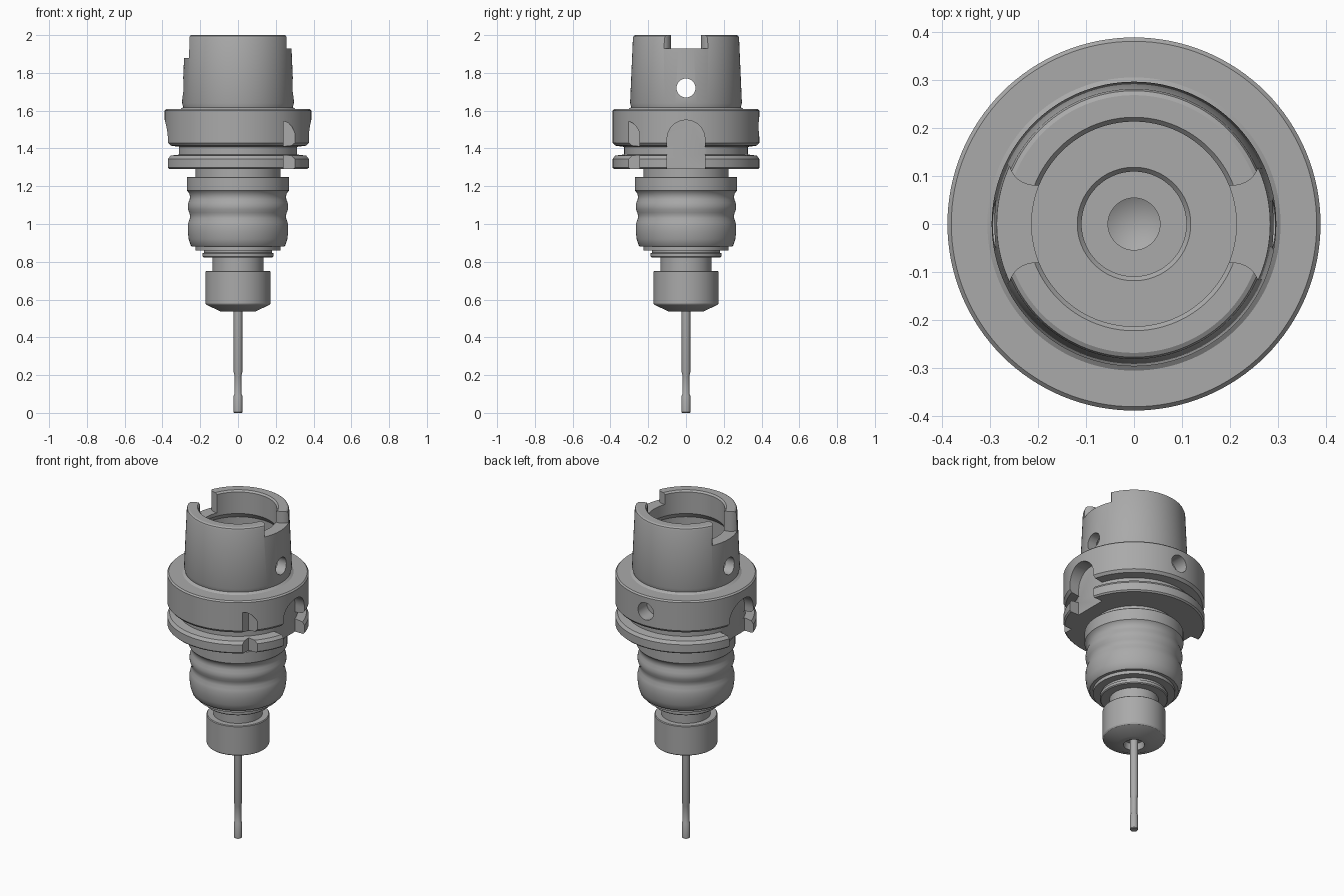
import bpy, bmesh, math
from math import sin, cos, pi, radians

cube = bpy.data.objects.get("Cube")
if cube:
    bpy.data.objects.remove(cube, do_unlink=True)

steel = bpy.data.materials.new("grey_steel")
steel.use_nodes = True
GREY = (0.40, 0.40, 0.40, 1)
steel.diffuse_color = GREY
steel.node_tree.nodes["Principled BSDF"].inputs["Base Color"].default_value = GREY


def finish(name, bm):
    bmesh.ops.recalc_face_normals(bm, faces=bm.faces)
    mesh = bpy.data.meshes.new(name)
    bm.to_mesh(mesh)
    bm.free()
    mesh.materials.append(steel)
    obj = bpy.data.objects.new(name, mesh)
    bpy.context.collection.objects.link(obj)
    return obj


def lathe(name, profile, steps=96):
    """Revolve (radius, z) points about z; both ends lie on the axis."""
    bm = bmesh.new()
    verts = [bm.verts.new((r, 0, z)) for r, z in profile]
    edges = [bm.edges.new(pair) for pair in zip(verts, verts[1:])]
    bmesh.ops.spin(bm, geom=verts + edges, cent=(0, 0, 0), axis=(0, 0, 1),
                   angle=2 * pi, steps=steps, use_merge=False)
    bmesh.ops.remove_doubles(bm, verts=bm.verts, dist=1e-5)
    return finish(name, bm)


def prism(name, outline, start, offset):
    """Extrude an outline, placed in space by the start function."""
    bm = bmesh.new()
    face = bm.faces.new([bm.verts.new(start(a, b)) for a, b in outline])
    moved = bmesh.ops.extrude_face_region(bm, geom=[face])["geom"]
    bmesh.ops.translate(bm, vec=offset,
                        verts=[v for v in moved if isinstance(v, bmesh.types.BMVert)])
    return finish(name, bm)


def arc(cx, cy, rx, ry, a0, a1, n=16):
    angles = [radians(a0 + (a1 - a0) * i / n) for i in range(n + 1)]
    return [(cx + rx * cos(a), cy + ry * sin(a)) for a in angles]


def circle(cx, cy, r):
    return arc(cx, cy, r, r, 0, 350, 35)


def smooth(obj):
    bpy.ops.object.select_all(action="DESELECT")
    obj.select_set(True)
    bpy.context.view_layer.objects.active = obj
    bpy.ops.object.shade_smooth_by_angle(angle=radians(28))


def carve(obj, cutters):
    bpy.context.view_layer.objects.active = obj
    for cutter in cutters:
        mod = obj.modifiers.new("cut", "BOOLEAN")
        mod.operation, mod.solver, mod.object = "DIFFERENCE", "EXACT", cutter
        bpy.ops.object.modifier_apply(modifier=mod.name)
        bpy.data.objects.remove(cutter, do_unlink=True)


# Hollow taper shank with grooved flange
shank = lathe("shank_and_flange", [
    (0, 1.29), (0.38, 1.29), (0.388, 1.298), (0.388, 1.345), (0.375, 1.362),
    (0.327, 1.368), (0.327, 1.408), (0.375, 1.415), (0.388, 1.43),
    (0.388, 1.6), (0.38, 1.608), (0.305, 1.608), (0.29, 1.618), (0.296, 1.64),
    (0.281, 1.985), (0.277, 1.995), (0.268, 2.0),
    (0.222, 2.0), (0.213, 1.99), (0.213, 1.86), (0.235, 1.83), (0.235, 1.66),
    (0.225, 1.65), (0.118, 1.65), (0.109, 1.64), (0.109, 1.45), (0.054, 1.45),
    (0.054, 1.4), (0, 1.37)], 128)

cutters = []
for side, top_floor, half in ((1, 1.93, 0.1), (-1, 1.88, 0.115)):
    # Drive slot in the rim, flared at its outer end
    flare = arc(0.205, 0.13, 0.055, 0.05, -90, 0, 10)
    upper = [(0.15, 0.08)] + flare + [(0.4, 0.13)]
    outline = upper + [(x, -y) for x, y in reversed(upper)]
    cutters.append(prism("rim_slot_cutter", outline,
                         lambda x, y: (side * x, y, top_floor), (0, 0, 0.2)))
    # Arched key slot through the flange
    arch = [(-half, 1.2), (half, 1.2)] + arc(0, 1.55 - half, half, half, 0, 180, 24)
    cutters.append(prism("key_slot_cutter", arch,
                         lambda y, z: (side * 0.312, y, z), (side * 0.2, 0, 0)))

# Cross hole through the shank
cutters.append(prism("cross_hole_cutter", circle(0, 1.72, 0.05),
                     lambda y, z: (-0.5, y, z), (1, 0, 0)))
# Blind hole at the back of the flange
cutters.append(prism("back_hole_cutter", circle(0, 1.515, 0.052),
                     lambda x, z: (x, 0.3, z), (0, 0.2, 0)))
# Corner orientation notch
notch = [(0.242, 1.2), (0.34, 1.2)] + arc(0.242, 1.42, 0.068, 0.122, 0, 90)
notch.insert(2, (0.34, 1.42))
cutters.append(prism("notch_cutter", notch,
                     lambda x, z: (x, -0.245, z), (0, -0.2, 0)))
carve(shank, cutters)
smooth(shank)

# Waisted barrel with grip waves and stepped lower collar
smooth(lathe("barrel", [
    (0, 1.3), (0.225, 1.3), (0.225, 1.25), (0.268, 1.25), (0.271, 1.246),
    (0.271, 1.178), (0.265, 1.172), (0.258, 1.16), (0.254, 1.145), (0.256, 1.13),
    (0.263, 1.112), (0.266, 1.095), (0.265, 1.078), (0.258, 1.06), (0.254, 1.045),
    (0.255, 1.03), (0.262, 1.01), (0.266, 0.99), (0.266, 0.96), (0.261, 0.92),
    (0.25, 0.887), (0.243, 0.88), (0.225, 0.88), (0.225, 0.86), (0.18, 0.86),
    (0.18, 0.848), (0.187, 0.845), (0.187, 0.828), (0.182, 0.823), (0.135, 0.823),
    (0.135, 0.74), (0, 0.74)]))

# Clamping nut with a recessed mouth
smooth(lathe("clamping_nut", [
    (0, 0.752), (0.168, 0.752), (0.172, 0.748), (0.172, 0.58), (0.168, 0.573),
    (0.095, 0.538), (0.058, 0.538), (0.05, 0.575), (0, 0.575)]))

# Slim cutting tool with a thicker tip
smooth(lathe("cutting_tool", [
    (0, 0.6), (0.023, 0.6), (0.023, 0.215), (0.018, 0.195), (0.018, 0.1),
    (0.023, 0.09), (0.023, 0.004), (0.02, 0), (0, 0)], 40))
